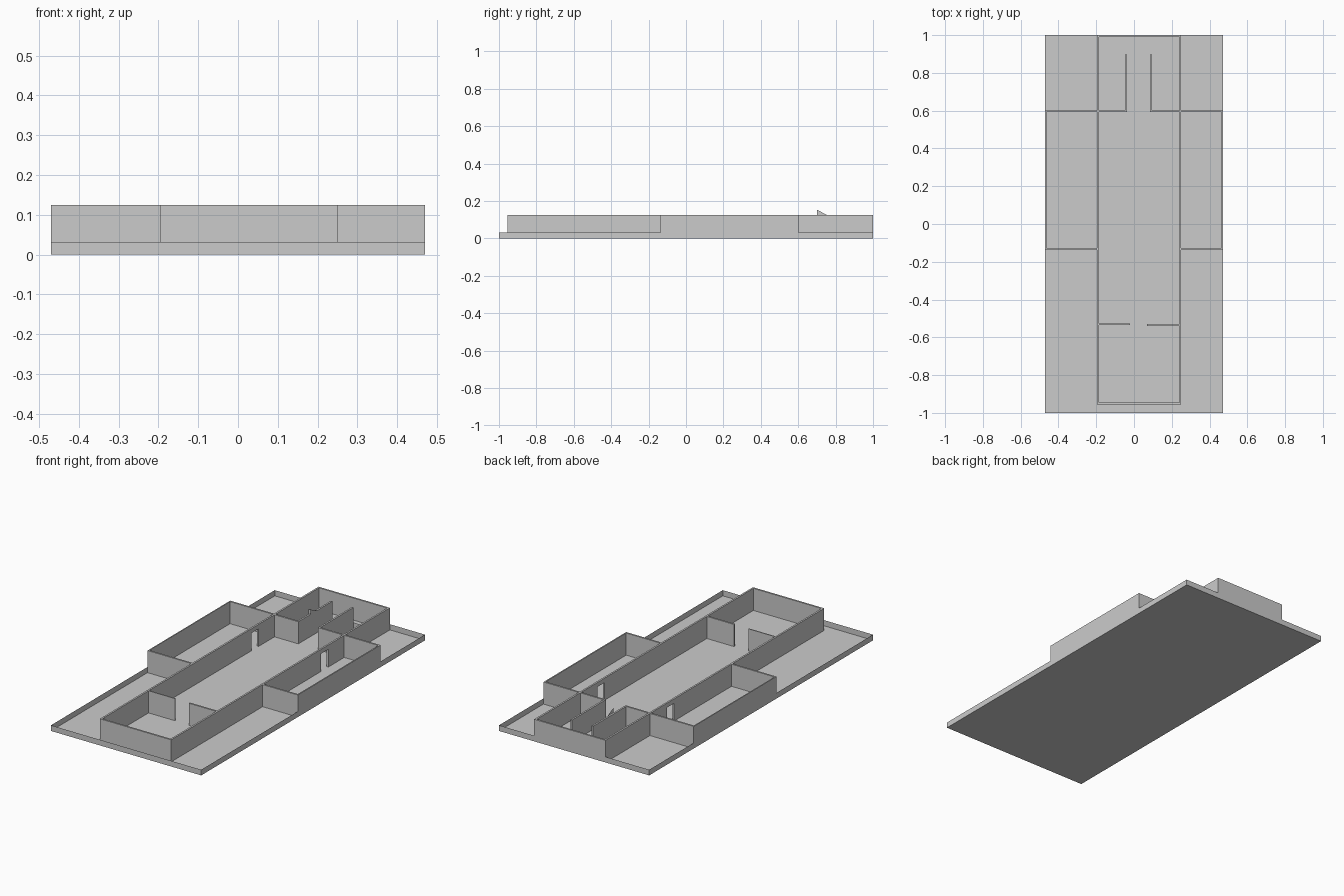
import bpy, bmesh

if "Cube" in bpy.data.objects:
    bpy.data.objects.remove(bpy.data.objects["Cube"])

H = 0.125      # wall height
T = 0.01       # wall thickness
DOOR = (0.385, 0.45, 0.10)   # door start y, end y, head height


def mesh_object(name, bm):
    me = bpy.data.meshes.new(name)
    bm.to_mesh(me)
    bm.free()
    ob = bpy.data.objects.new(name, me)
    bpy.context.collection.objects.link(ob)
    return ob


def add_box(bm, x0, x1, y0, y1, z0, z1):
    r = bmesh.ops.create_cube(bm, size=1)
    for v in r["verts"]:
        v.co.x = x1 if v.co.x > 0 else x0
        v.co.y = y1 if v.co.y > 0 else y0
        v.co.z = z1 if v.co.z > 0 else z0
    return r["verts"]


def box(name, x0, x1, y0, y1, z0=0.0, z1=H):
    bm = bmesh.new()
    add_box(bm, x0, x1, y0, y1, z0, z1)
    return mesh_object(name, bm)


def sheet(name, pts):
    bm = bmesh.new()
    bm.faces.new([bm.verts.new(p) for p in pts])
    return mesh_object(name, bm)


# Ground tray: floor with a thin upstanding rim, open at the top
bm = bmesh.new()
add_box(bm, -0.47, 0.47, -1, 1, 0, 0.032)
bm.normal_update()
bmesh.ops.delete(bm, geom=[f for f in bm.faces if f.normal.z > 0.5],
                 context='FACES_ONLY')
mesh_object("ground_tray", bm)

# Long hall walls, each with a doorway into its wing
for side, x0, x1 in (("left", -0.196, -0.186), ("right", 0.24, 0.25)):
    box(side + "_hall_wall_front", x0, x1, -0.95, DOOR[0])
    box(side + "_hall_wall_back", x0, x1, DOOR[1], 1.0)
    box(side + "_door_lintel", x0, x1, DOOR[0], DOOR[1], DOOR[2], H)

# Hall end walls
box("front_wall", -0.196, 0.25, -0.955, -0.945)
box("back_wall", -0.196, 0.25, 0.99, 1.0)

# Side wings
for side, inner, outer, t in (("left", -0.196, -0.47, 0.006),
                              ("right", 0.25, 0.47, 0.007)):
    lo, hi = sorted((inner, outer))
    box(side + "_wing_front_wall", lo, hi, -0.137, -0.127)
    box(side + "_wing_back_wall", lo, hi, 0.592, 0.602)
    if side == "left":
        box("left_wing_outer_wall", outer, outer + t, -0.137, 0.602)
    else:
        box("right_wing_outer_wall", outer - t, outer, -0.137, 0.602)

# Two small rooms at the back with a corridor between
for side, xa, xb, w0, w1 in (("left", -0.186, -0.037, -0.047, -0.037),
                             ("right", 0.085, 0.24, 0.085, 0.095)):
    box(side + "_room_front_wall", xa, xb, 0.592, 0.602)
    box(side + "_room_side_wall", w0, w1, 0.602, 0.897)
    # Low panel closing the back of the room
    sheet(side + "_room_low_panel",
          [(xa, 0.896, 0), (xb, 0.896, 0), (xb, 0.896, 0.04), (xa, 0.896, 0.04)])

# Small triangular fin on the left room wall
sheet("wall_fin", [(-0.037, 0.70, H), (-0.037, 0.755, H), (-0.037, 0.70, 0.153)])

# Front partition with a central gap
box("left_partition", -0.186, -0.02, -0.534, -0.528)
box("right_partition", 0.07, 0.24, -0.539, -0.529)
